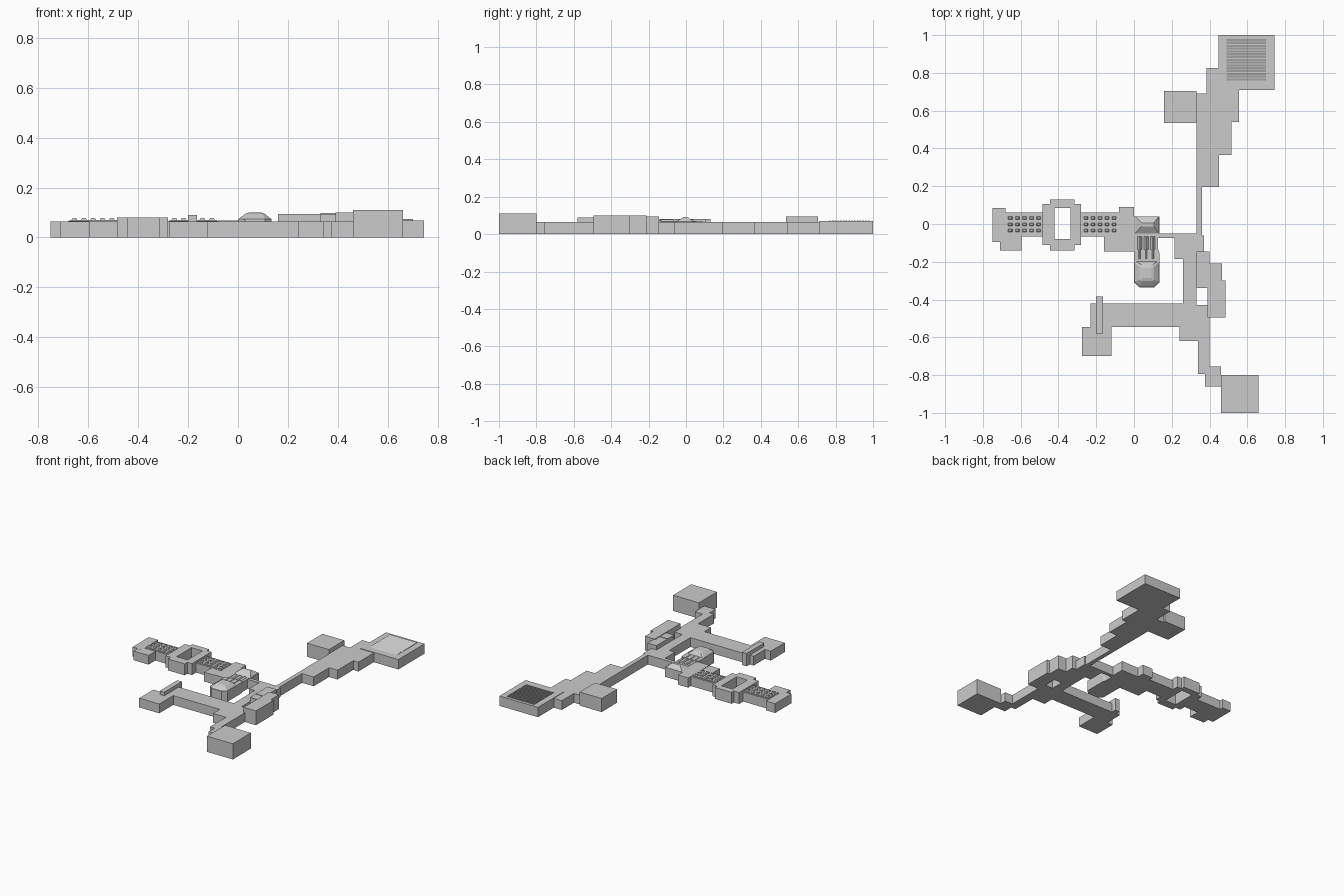
import bpy, bmesh, math

if "Cube" in bpy.data.objects:
    bpy.data.objects.remove(bpy.data.objects["Cube"])


def finish(bm, name):
    bmesh.ops.recalc_face_normals(bm, faces=bm.faces)
    me = bpy.data.meshes.new(name)
    bm.to_mesh(me)
    bm.free()
    ob = bpy.data.objects.new(name, me)
    bpy.context.collection.objects.link(ob)
    return ob


def prism(name, pts, z0, z1, inset=0.0):
    """Extrude an outline from z0 to z1, optionally shrunk inwards first."""
    bm = bmesh.new()
    face = bm.faces.new([bm.verts.new((x, y, z0)) for x, y in pts])
    if inset:
        ring = bmesh.ops.inset_region(bm, faces=[face], thickness=inset, use_even_offset=True)
        bmesh.ops.delete(bm, geom=ring["faces"], context="FACES")
        face = bm.faces[:][0]
    ext = bmesh.ops.extrude_face_region(bm, geom=[face], use_keep_orig=True)
    top = [e for e in ext["geom"] if isinstance(e, bmesh.types.BMVert)]
    bmesh.ops.translate(bm, verts=top, vec=(0, 0, z1 - z0))
    return finish(bm, name)


def box(name, x0, x1, y0, y1, z1, z0=0.0):
    return prism(name, [(x0, y0), (x1, y0), (x1, y1), (x0, y1)], z0, z1)


def hip(name, low, high, z0, z1):
    """Loft between two outlines with equal point counts (sloped roof)."""
    bm = bmesh.new()
    a = [bm.verts.new((x, y, z0)) for x, y in low]
    b = [bm.verts.new((x, y, z1)) for x, y in high]
    bm.faces.new(a)
    bm.faces.new(b)
    for i in range(len(a)):
        j = (i + 1) % len(a)
        bm.faces.new((a[i], a[j], b[j], b[i]))
    return finish(bm, name)


def rect(x0, x1, y0, y1):
    return [(x0, y0), (x1, y0), (x1, y1), (x0, y1)]


# Long stepped concourse: walls, shadow gap, roof slab
outline = [(.125, -.075), (.215, -.075), (.215, -.185), (.26, -.185), (.26, -.42), (-.23, -.42),
           (-.23, -.545), (.24, -.545), (.24, -.62), (.34, -.62), (.34, -.795), (.375, -.795),
           (.375, -.86), (.46, -.86), (.46, -.755), (.40, -.755), (.40, -.43), (.33, -.43),
           (.33, -.145), (.37, -.145), (.37, -.06), (.36, -.06), (.36, .195), (.45, .195),
           (.45, .365), (.515, .365), (.515, .54), (.555, .54), (.555, .71), (.45, .71),
           (.45, .825), (.385, .825), (.385, .69), (.33, .69), (.33, -.05), (.125, -.05)]
prism("concourse_walls", outline, 0, .053)
prism("concourse_gap", outline, .053, .061, inset=.003)
prism("concourse_roof", outline, .061, .065)

# Block halls around the concourse
box("north_hall", .447, .745, .71, 1.0, .069)
box("northwest_block", .16, .33, .535, .705, .095)
box("southeast_block", .46, .66, -1.0, -.80, .11)
box("east_link", .33, .40, -.34, -.145, .095)
box("east_link_rib", .33, .40, -.28, -.265, .098, .09)
prism("east_block", [(.39, -.495), (.485, -.495), (.485, -.30), (.465, -.30), (.465, -.21), (.39, -.21)], 0, .10)
box("southwest_room", -.275, -.12, -.70, -.545, .065)
box("southwest_fin", -.20, -.165, -.58, -.385, .09)

# Sawtooth louvres on the north hall roof
n, pitch = 15, .0148
for i in range(n):
    y = .76 + i * pitch
    hip(f"roof_louvre_{i}", rect(.49, .70, y, y + pitch * .9),
        rect(.49, .70, y + pitch * .75, y + pitch * .9), .069, .074)

# West wing: end pavilion, two galleries
box("west_end_pavilion", -.75, -.68, -.095, .085, .065)
box("west_end_annex", -.71, -.595, -.14, .06, .0645)
for name, x0, x1 in (("west_gallery", -.68, -.48), ("inner_gallery", -.28, -.08)):
    box(name, x0, x1, -.065, .06, .067)
    box(name + "_roof_step", x0 + .005, x1 - .005, -.055, .05, .071, .067)
    # Raised rooflights in rows
    for i in range(5):
        for j in range(3):
            cx = x0 + .025 + i * (x1 - x0 - .05) / 4
            cy = -.035 + j * .033
            hip(f"{name}_rooflight_{i}_{j}", rect(cx - .011, cx + .011, cy - .008, cy + .008),
                rect(cx - .007, cx + .007, cy - .005, cy + .005), .071, .079)

# Courtyard ring made of four ranges with projecting ends
box("courtyard_west_range", -.485, -.42, -.11, .105, .08)
box("courtyard_east_range", -.335, -.28, -.11, .105, .08)
box("courtyard_north_range", -.445, -.315, .085, .13, .08)
box("courtyard_south_range", -.445, -.315, -.14, -.08, .08)

# Central halls
box("central_annex", -.16, 0, -.145, -.06, .065)
box("central_cross_hall", -.08, 0, -.145, .09, .068)
box("central_hall", 0, .135, -.065, .04, .068)
hip("central_hall_roof", rect(.005, .13, -.05, .04), rect(.04, .105, -.012, .006), .068, .092)
box("nave", 0, .128, -.20, -.06, .068)
for i in range(3):
    x = .03 + i * .035
    hip(f"nave_ridge_{i}", rect(x - .012, x + .012, -.19, -.065),
        rect(x - .002, x + .002, -.185, -.07), .068, .078)

# Chamfered apse with sloped roof
apse = [(0, -.31), (.028, -.335), (.108, -.335), (.135, -.31), (.135, -.155), (.128, -.135), (.01, -.135), (0, -.155)]
prism("apse_walls", apse, 0, .075)
low = [(.003, -.308), (.03, -.33), (.106, -.33), (.132, -.308), (.132, -.205), (.125, -.198), (.01, -.198), (.003, -.205)]
high = [(.03, -.295), (.04, -.303), (.098, -.303), (.107, -.295), (.107, -.225), (.1, -.215), (.038, -.215), (.03, -.225)]
hip("apse_roof", low, high, .075, .095)
hip("apse_roof_cap", high, [(.068 + (x - .068) * .6, -.26 + (y + .26) * .6) for x, y in high], .095, .1)
